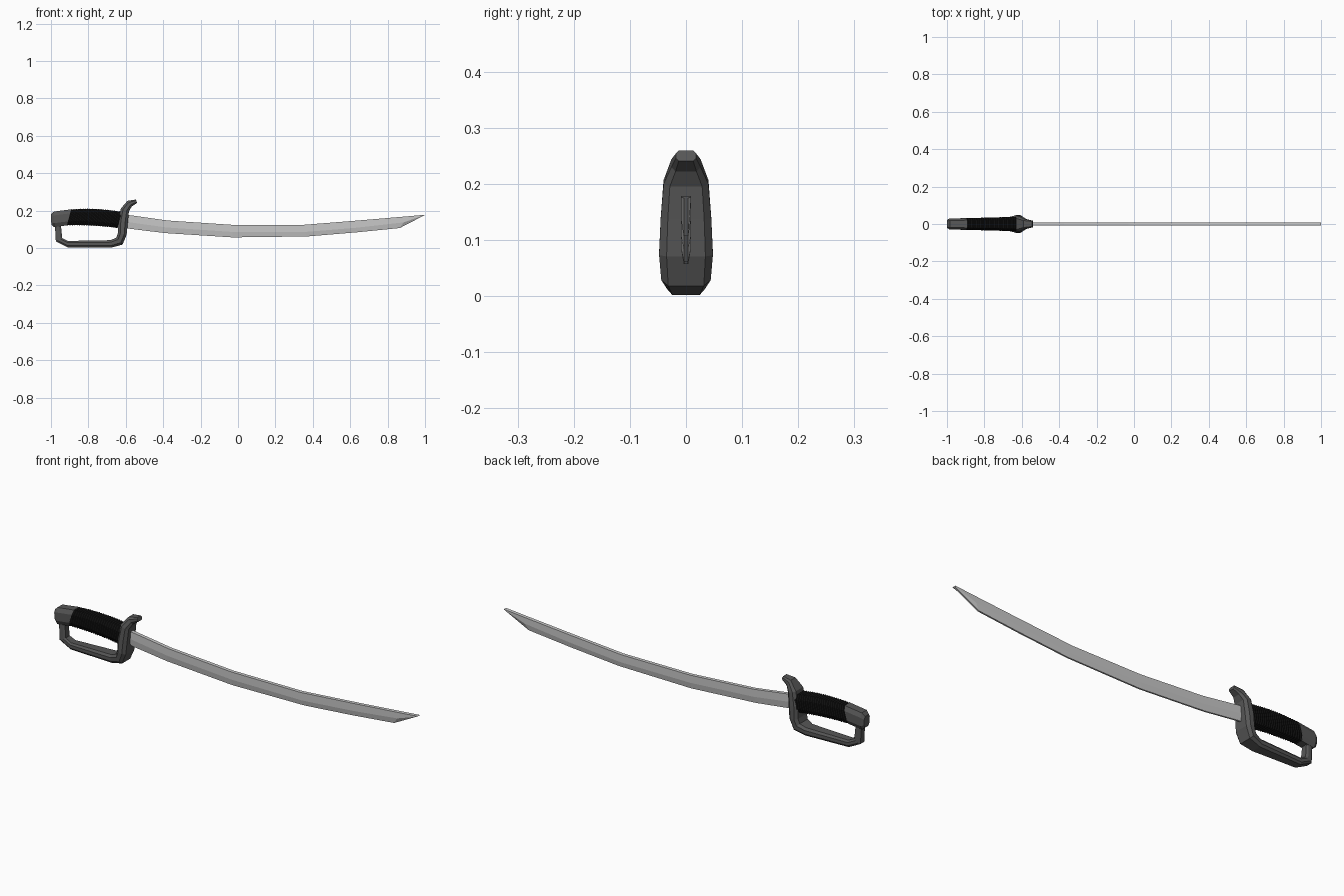
import bpy, bmesh
from mathutils import Vector

if "Cube" in bpy.data.objects:
    bpy.data.objects.remove(bpy.data.objects["Cube"])


def material(name, v):
    m = bpy.data.materials.new(name)
    m.diffuse_color = (v, v, v, 1)
    m.use_nodes = True
    m.node_tree.nodes["Principled BSDF"].inputs["Base Color"].default_value = m.diffuse_color
    return m


STEEL = material("pale steel", 0.58)
IRON = material("dark iron", 0.095)
WRAP = material("black wrap", 0.008)


def loft(name, rings, mat):
    """Skin a list of equal-length point rings and cap both ends."""
    bm = bmesh.new()
    vs = [[bm.verts.new(p) for p in r] for r in rings]
    n = len(vs[0])
    for a, b in zip(vs, vs[1:]):
        for i in range(n):
            j = (i + 1) % n
            bm.faces.new((a[i], a[j], b[j], b[i]))
    bm.faces.new(vs[0])
    bm.faces.new(vs[-1])
    bmesh.ops.recalc_face_normals(bm, faces=bm.faces[:])
    me = bpy.data.meshes.new(name)
    bm.to_mesh(me)
    bm.free()
    me.materials.append(mat)
    ob = bpy.data.objects.new(name, me)
    bpy.context.collection.objects.link(ob)
    return ob


def octagon(top, bottom, w, flat=0.65, side=0.5):
    """Chamfered ring between two (x, z) points with half-width w along y."""
    t, b = Vector((top[0], 0, top[1])), Vector((bottom[0], 0, bottom[1]))
    c, h = (t + b) / 2, (t - b) / 2
    y = Vector((0, w, 0))
    pts = [(1, flat), (side, 1), (-side, 1), (-1, flat),
           (-1, -flat), (-side, -1), (side, -1), (1, -flat)]
    return [c + h * u + y * v for u, v in pts]


# Blade: flat sides above the ridge, tapering to the cutting edge
blade = [  # top, ridge, edge (x, z)
    ((-0.61, .180), (-0.61, .142), (-0.61, .107)),
    ((-0.375, .147), (-0.382, .110), (-0.39, .080)),
    ((-0.03, .124), (-0.03, .086), (-0.03, .057)),
    ((0.35, .124), (0.36, .086), (0.37, .062)),
    ((0.64, .147), (0.637, .109), (0.635, .084)),
    ((0.90, .169), (0.885, .137), (0.865, .107)),
    ((1.0, .178), (0.998, .176), (0.996, .175)),
]
loft("blade", [[(t[0], -.009, t[1]), (m[0], -.009, m[1]), (e[0], -.004, e[1]),
                (e[0], .004, e[1]), (m[0], .009, m[1]), (t[0], .009, t[1])]
               for t, m, e in blade], STEEL)

# Guard and knuckle bow: one swept bar, x, z, half-thickness, half-width
path = [
    (-.543, .250, .010, .018), (-.580, .237, .019, .026),
    (-.605, .203, .023, .040), (-.615, .140, .026, .045),
    (-.619, .075, .024, .048), (-.634, .037, .025, .044),
    (-.680, .022, .020, .034), (-.910, .021, .017, .024),
    (-.957, .044, .019, .022), (-.963, .125, .016, .019),
]
rings = []
for i, (x, z, t, w) in enumerate(path):
    a, b = path[max(i - 1, 0)], path[min(i + 1, len(path) - 1)]
    d = Vector((b[0] - a[0], b[1] - a[1])).normalized()
    n = Vector((-d.y, d.x)) * t
    p = Vector((x, z))
    rings.append(octagon(p + n, p - n, w, 0.72, 0.45))
loft("guard_and_knuckle_bow", rings, IRON)

# Pommel
loft("pommel", [
    octagon((-1.0, .180), (-.998, .124), .022),
    octagon((-.984, .195), (-.985, .112), .030),
    octagon((-.892, .207), (-.915, .121), .031),
], IRON)

# Grip: bent handle with fine wrapped ridges
TOP = [(-.895, .206), (-.75, .208), (-.605, .190)]
LOW = [(-.918, .122), (-.765, .119), (-.622, .104)]


def bend(pts, t):
    k = ((1 - t) * (1 - 2 * t), 4 * t * (1 - t), t * (2 * t - 1))
    return sum((Vector(p) * f for p, f in zip(pts, k)), Vector((0, 0)))


rings = []
STEPS = 48
for i in range(STEPS + 1):
    t = i / STEPS
    top, low = bend(TOP, t), bend(LOW, t)
    bump = (top - low).normalized() * (0.0015 if i % 2 else -0.0015)
    rings.append(octagon(top + bump, low - bump,
                         .030 + .008 * t + (0.001 if i % 2 else -0.001)))
loft("grip", rings, WRAP)
